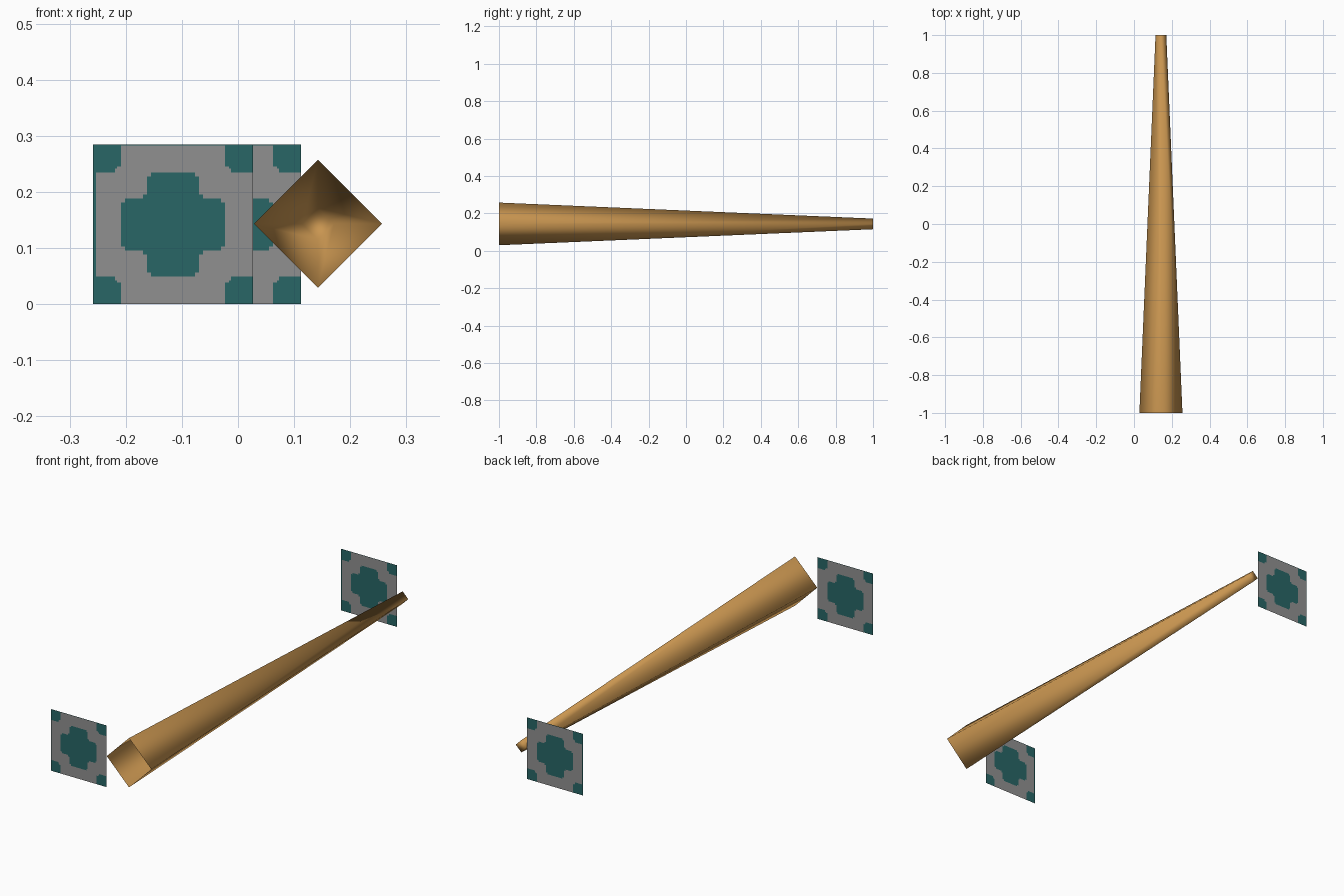
import bpy, bmesh, math

if "Cube" in bpy.data.objects:
    bpy.data.objects.remove(bpy.data.objects["Cube"])


def material(name, rgb):
    m = bpy.data.materials.new(name)
    m.diffuse_color = (*rgb, 1.0)
    m.use_nodes = True
    m.node_tree.nodes["Principled BSDF"].inputs["Base Color"].default_value = m.diffuse_color
    return m


wood = material("warm_wood", (0.58, 0.30, 0.08))
grey = material("mid_grey", (0.28, 0.28, 0.28))
teal = material("dark_teal", (0.021, 0.133, 0.133))


def add_object(name, bm, mats):
    mesh = bpy.data.meshes.new(name)
    bm.to_mesh(mesh)
    bm.free()
    for m in mats:
        mesh.materials.append(m)
    ob = bpy.data.objects.new(name, mesh)
    bpy.context.collection.objects.link(ob)
    return ob


# Tapered four-sided shaft, open at the wide front end, closed at the narrow back
def tapered_shaft():
    bm = bmesh.new()
    rings = []
    for y, r in ((-1.0, 0.114), (1.0, 0.0285)):
        rings.append([bm.verts.new((0.1425 + r * math.cos(i * math.pi / 2), y,
                                    0.1435 + r * math.sin(i * math.pi / 2)))
                      for i in range(4)])
    front, back = rings
    for i in range(4):
        j = (i + 1) % 4
        bm.faces.new((front[i], back[i], back[j], front[j]))
    bm.faces.new(back[::-1])
    bm.normal_update()
    for f in bm.faces:
        f.smooth = True
    return add_object("tapered_shaft", bm, [wood])


# Painted pattern: stepped cross, stepped corners, thin left and top borders
def is_teal(u, v):
    lo, hi = sorted((abs(u), abs(v)))
    cross = (hi < 13 and lo < 5.5) or (hi < 12 and lo < 6.5) or hi < 7.5
    corner = lo > 13 and hi > 14 and (lo > 14 or hi > 14.5)
    return cross or corner or u < -19.3 or v > 19.7


# Flat square panel cut along the pattern lines
def patterned_panel(name, x_centre, y):
    half = [5.5, 6.5, 7.5, 12, 13, 14, 14.5, 19.3, 19.7, 20]
    cuts = [-c for c in reversed(half)] + half
    s = 0.1425 / 20
    bm = bmesh.new()
    grid = [[bm.verts.new((x_centre + u * s, y, 0.1425 + v * s)) for u in cuts]
            for v in cuts]
    for r in range(len(cuts) - 1):
        for c in range(len(cuts) - 1):
            f = bm.faces.new((grid[r][c], grid[r][c + 1],
                              grid[r + 1][c + 1], grid[r + 1][c]))
            u = (cuts[c] + cuts[c + 1]) / 2
            v = (cuts[r] + cuts[r + 1]) / 2
            f.material_index = int(is_teal(u, v))
    return add_object(name, bm, [grey, teal])


tapered_shaft()
patterned_panel("front_panel", -0.1155, -1.0)
patterned_panel("back_panel", -0.030, 1.0)
